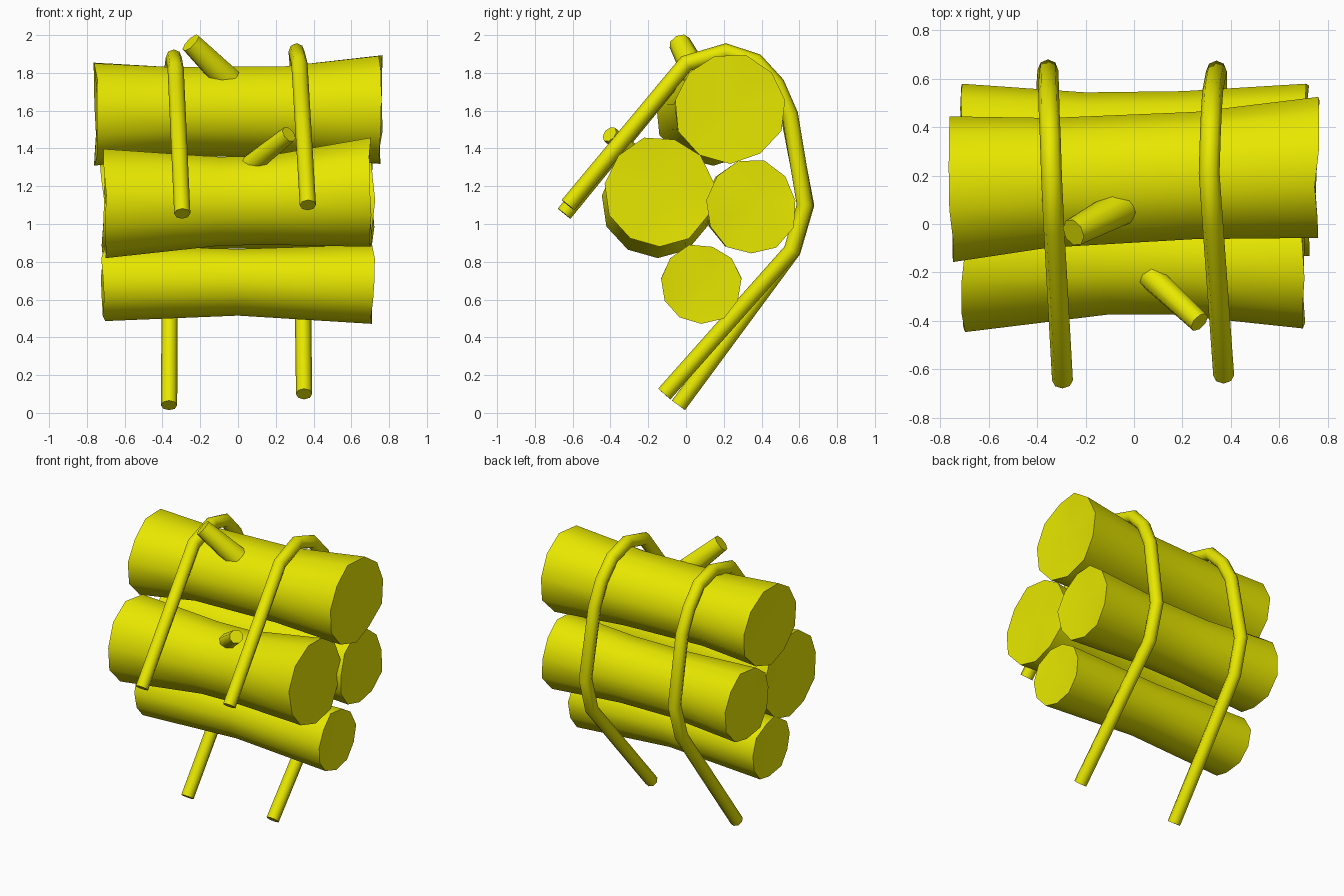
import bpy, bmesh, math, random
from mathutils import Vector

if "Cube" in bpy.data.objects:
    bpy.data.objects.remove(bpy.data.objects["Cube"])

random.seed(4)
yellow = bpy.data.materials.new("yellow")
yellow.diffuse_color = (0.8, 0.8, 0.0, 1)
yellow.use_nodes = True
yellow.node_tree.nodes["Principled BSDF"].inputs["Base Color"].default_value = yellow.diffuse_color


def finish(name, bm, angle):
    bmesh.ops.recalc_face_normals(bm, faces=bm.faces)
    me = bpy.data.meshes.new(name)
    bm.to_mesh(me)
    bm.free()
    ob = bpy.data.objects.new(name, me)
    bpy.context.collection.objects.link(ob)
    me.materials.append(yellow)
    bpy.ops.object.select_all(action='DESELECT')
    ob.select_set(True)
    bpy.context.view_layer.objects.active = ob
    bpy.ops.object.shade_smooth_by_angle(angle=math.radians(angle))


def skin(bm, rings):
    # side walls between consecutive rings
    n = len(rings[0])
    for a, b in zip(rings, rings[1:]):
        for i in range(n):
            j = (i + 1) % n
            bm.faces.new((a[i], a[j], b[j], b[i]))


def log(name, stations, sides=11):
    # stations: x, y, z, radius in y, radius in z
    bm = bmesh.new()
    wobble = [random.uniform(0.96, 1.02) for _ in range(sides)]
    rings = []
    for k, (x, y, z, ry, rz) in enumerate(stations):
        end = k in (0, len(stations) - 1)
        ring = []
        for i in range(sides):
            a = 2 * math.pi * (i + 0.25) / sides
            dx = random.uniform(-0.012, 0.012) if end else 0
            w = wobble[i] if end else 1
            ring.append(bm.verts.new((x + dx, y + ry * w * math.cos(a),
                                      z + rz * w * math.sin(a))))
        rings.append(ring)
    skin(bm, rings)
    # rough sawn ends, fanned around a slightly sunken centre
    for ring, s in ((rings[0], stations[0]), (rings[-1], stations[-1])):
        c = bm.verts.new((s[0] * 0.98, s[1] + 0.02, s[2] + 0.02))
        for i in range(sides):
            bm.faces.new((ring[i], ring[(i + 1) % sides], c))
    finish(name, bm, 50)


def tube(name, pts, radii, sides):
    bm = bmesh.new()
    pts = [Vector(p) for p in pts]
    rings = []
    for k, p in enumerate(pts):
        d0 = (p - pts[k - 1]).normalized() if k else (pts[1] - p).normalized()
        d1 = (pts[k + 1] - p).normalized() if k < len(pts) - 1 else d0
        t = (d0 + d1).normalized()
        u = (Vector((1, 0, 0)) - t * t.x).normalized()
        v = t.cross(u)
        miter = 1 / max(0.6, t.dot(d1))
        r = radii[k] if isinstance(radii, list) else radii
        rings.append([bm.verts.new(p + r * (u * math.cos(a) + v * miter * math.sin(a)))
                      for a in (2 * math.pi * i / sides for i in range(sides))])
    skin(bm, rings)
    bm.faces.new(rings[0])
    bm.faces.new(rings[-1])
    finish(name, bm, 50)


# four waisted logs
log("top_log", [(-0.755, 0.145, 1.59, 0.31, 0.28), (-0.35, 0.17, 1.60, 0.27, 0.24),
                (0.25, 0.20, 1.60, 0.265, 0.245), (0.755, 0.235, 1.615, 0.30, 0.295)])
log("front_log", [(-0.70, -0.15, 1.11, 0.295, 0.295), (-0.1, -0.14, 1.125, 0.235, 0.24),
                  (0.15, -0.14, 1.13, 0.235, 0.24), (0.70, -0.14, 1.17, 0.29, 0.295)])
log("back_log", [(-0.72, 0.34, 1.09, 0.25, 0.25), (-0.2, 0.33, 1.09, 0.215, 0.22),
                 (0.2, 0.335, 1.09, 0.215, 0.22), (0.715, 0.345, 1.09, 0.245, 0.255)])
log("bottom_log", [(-0.715, 0.08, 0.685, 0.22, 0.205), (0.0, 0.08, 0.695, 0.19, 0.18),
                   (0.715, 0.08, 0.68, 0.22, 0.215)])

# cut branch stubs
tube("top_branch", [(-0.25, -0.035, 1.96), (-0.05, 0.07, 1.76)], [0.058, 0.075], 8)
tube("front_branch", [(0.27, -0.405, 1.475), (0.05, -0.20, 1.30)], [0.045, 0.055], 8)

# two carrying straps bent round the back of the stack
tube("left_strap", [(-0.295, -0.645, 1.055), (-0.33, -0.02, 1.82), (-0.34, 0.19, 1.88),
                    (-0.345, 0.35, 1.84), (-0.35, 0.465, 1.72), (-0.352, 0.545, 1.57),
                    (-0.355, 0.635, 1.10), (-0.36, 0.565, 0.86), (-0.365, -0.04, 0.04)], 0.043, 8)
tube("right_strap", [(0.37, -0.625, 1.10), (0.325, 0.0, 1.85), (0.31, 0.21, 1.912),
                     (0.315, 0.37, 1.86), (0.32, 0.48, 1.74), (0.325, 0.55, 1.58),
                     (0.34, 0.63, 1.10), (0.34, 0.56, 0.86), (0.35, -0.115, 0.10)], 0.043, 8)
